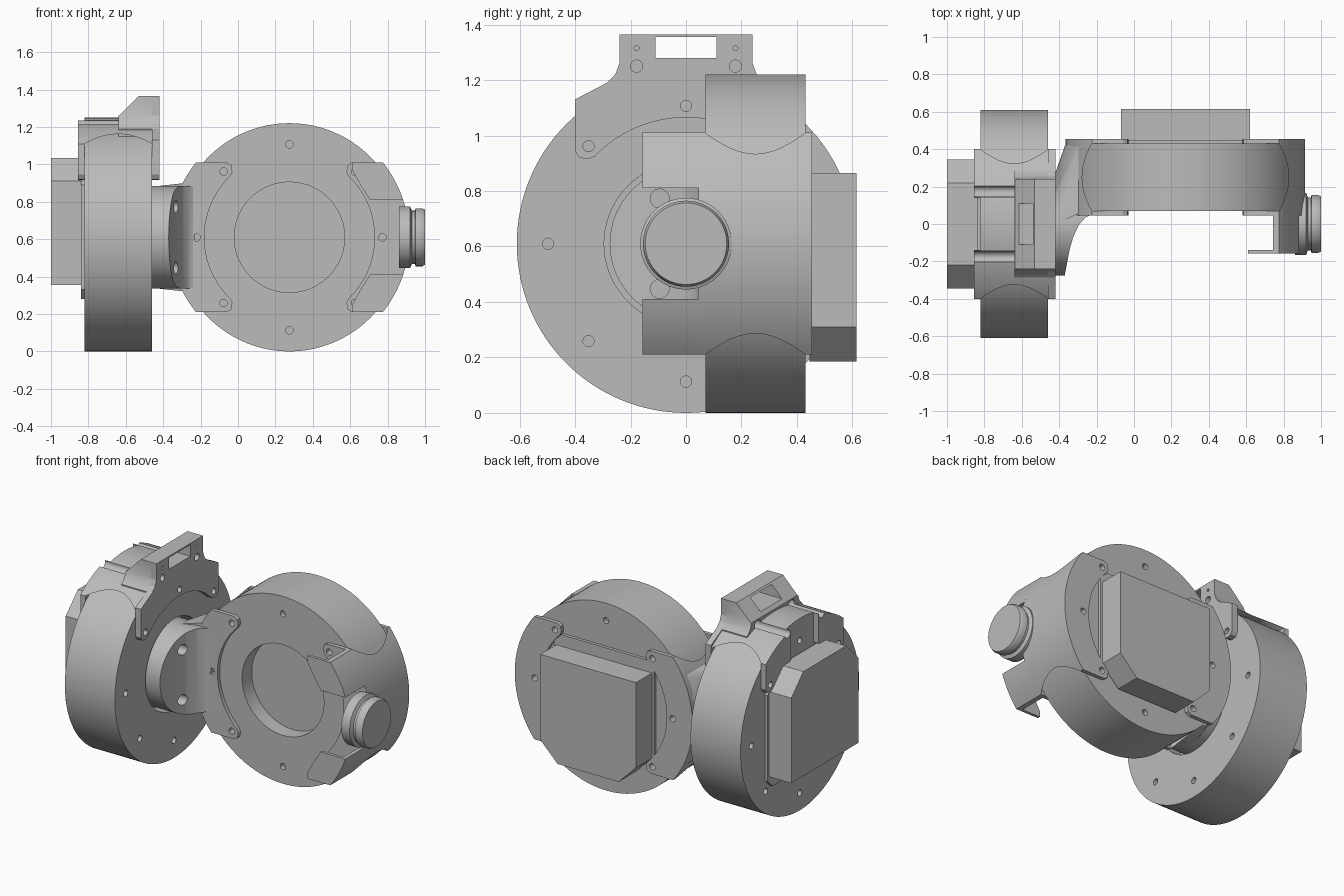
import bpy, bmesh
from math import sin, cos, radians, asin, degrees, pi
from mathutils import Matrix, Vector

if "Cube" in bpy.data.objects:
    bpy.data.objects.remove(bpy.data.objects["Cube"])

grey = bpy.data.materials.new("machined grey")
grey.use_nodes = True
GREY = (0.5, 0.5, 0.5, 1)
grey.diffuse_color = GREY
grey.node_tree.nodes["Principled BSDF"].inputs["Base Color"].default_value = GREY


# ---- helpers ----
def frame(origin, u, v):
    """Local axes u, v and w = u x v at an origin."""
    u, v = Vector(u), Vector(v)
    m = Matrix((u, v, u.cross(v))).transposed().to_4x4()
    m.translation = origin
    return m


def finish(name, bm, m):
    bm.transform(m)
    bmesh.ops.recalc_face_normals(bm, faces=bm.faces)
    me = bpy.data.meshes.new(name)
    bm.to_mesh(me)
    bm.free()
    me.materials.append(grey)
    ob = bpy.data.objects.new(name, me)
    bpy.context.collection.objects.link(ob)
    return ob


def prism(name, pts, w0, w1, m):
    """Extrude a (u, v) outline along w."""
    bm = bmesh.new()
    low = [bm.verts.new((u, v, w0)) for u, v in pts]
    high = [bm.verts.new((u, v, w1)) for u, v in pts]
    bm.faces.new(low)
    bm.faces.new(high)
    for i in range(len(pts)):
        j = (i + 1) % len(pts)
        bm.faces.new((low[i], low[j], high[j], high[i]))
    return finish(name, bm, m)


def lathe(name, profile, m, n=96):
    """Revolve (radius, w) points about w; the ends are capped."""
    bm = bmesh.new()
    rings = [[bm.verts.new((r * cos(2 * pi * i / n), r * sin(2 * pi * i / n), w))
              for i in range(n)] for r, w in profile]
    for a, b in zip(rings, rings[1:]):
        for i in range(n):
            j = (i + 1) % n
            bm.faces.new((a[i], a[j], b[j], b[i]))
    bm.faces.new(rings[0])
    bm.faces.new(rings[-1])
    return finish(name, bm, m)


def rod(r, u, v, w0, w1, m, n=24):
    return lathe("rod", [(r, w0), (r, w1)], m @ Matrix.Translation((u, v, 0)), n)


def box(u0, u1, v0, v1, w0, w1, m):
    return prism("block", [(u0, v0), (u1, v0), (u1, v1), (u0, v1)], w0, w1, m)


def combine(ob, tools, op="DIFFERENCE"):
    """Apply booleans, then remove the tools."""
    for t in tools:
        t.hide_render = True
        mod = ob.modifiers.new("cut", "BOOLEAN")
        mod.operation, mod.object, mod.solver = op, t, "EXACT"
        dg = bpy.context.evaluated_depsgraph_get()
        me = bpy.data.meshes.new_from_object(ob.evaluated_get(dg))
        ob.modifiers.clear()
        ob.data = me
        bpy.data.objects.remove(t)
    return ob


def arc(r, a0, a1, n=32):
    return [(r * cos(radians(a0 + (a1 - a0) * i / n)),
             r * sin(radians(a0 + (a1 - a0) * i / n))) for i in range(n + 1)]


def angle_at(r, v):
    return degrees(asin(v / r))


# ---- frames: w points out of each motor's output face ----
A = frame((-0.64, 0, 0.61), (0, 0, 1), (0, -1, 0))
B = frame((0.275, 0.25, 0.61), (1, 0, 0), (0, 0, 1))
B_LEFT = frame((0.275, 0.25, 0.61), (-1, 0, 0), (0, 0, -1))
X = frame((0, 0, 0.61), (0, 1, 0), (0, 0, 1))   # u = y, v = z, w = x
RIM, SHELL, HALF, BOLT = 0.61, 0.64, 0.4, 0.497


def bolts(angles, w0, w1, m):
    return [rod(0.02, BOLT * cos(radians(a)), BOLT * sin(radians(a)), w0, w1, m)
            for a in angles]


# ---- motors with rear housings ----
def motor(name, m, turn, reach):
    body = lathe(name + "_motor", [(RIM, -0.18), (RIM, 0.18), (0.295, 0.18), (0.295, 0.08)], m, 128)
    ring = range(0, 360, 45)
    combine(body, bolts(ring, 0.15, 0.3, m) + bolts(ring, -0.3, -0.15, m))
    mt = m @ Matrix.Rotation(radians(turn), 4, "Z")
    c = 0.125
    prism(name + "_housing", [(-0.255, -0.345), (0.425 - c, -0.345), (0.425, -0.345 + c),
                              (0.425, 0.345 - c), (0.425 - c, 0.345), (-0.255, 0.345)],
          -reach, -0.195, mt)
    c = 0.05
    prism(name + "_housing_seat", [(-0.33 + c, -0.36), (0.33 - c, -0.36), (0.33, -0.36 + c),
                                   (0.33, 0.36 - c), (0.33 - c, 0.36), (-0.33 + c, 0.36),
                                   (-0.33, 0.36 - c), (-0.33, -0.36 + c)], -0.2, -0.17, mt)


motor("shoulder", A, 0, 0.36)
motor("elbow", B, -90, 0.365)


# ---- clamps round the motor rims ----
def tab_outline():
    a = angle_at(SHELL, HALF)
    tip = [(0.305, 0.35), (0.31, 0.385), (0.335, HALF)]
    return (arc(0.455, -46, 46) + tip + arc(SHELL, a, -a)
            + [(u, -v) for u, v in reversed(tip)])


def clamp(name, m, front, back):
    a, b = angle_at(SHELL, HALF), angle_at(0.605, HALF)
    ob = prism(name, arc(SHELL, -a, a) + arc(0.605, b, -b), -back, front, m)
    # scalloped ends of the rim cover
    side = m @ Matrix.Rotation(pi / 2, 4, "X")      # u stays, v -> w
    curve = [(0.5 + 0.052 * (1 - (k / 6) ** 2), 0.18 * k / 6) for k in range(-6, 7)]
    combine(ob, [prism("scallop", [(0.3, -0.18)] + curve + [(0.3, 0.18)], -0.6, 0.6, side)])
    combine(ob, [prism("tab", tab_outline(), 0.18, front, m),
                 prism("tab", tab_outline(), -back, -0.18, m)], "UNION")
    combine(ob, bolts((-45, 0, 45), -0.4, -0.17, m) + bolts((-45, 0, 45), 0.17, 0.4, m))
    return ob


clamp("elbow_inner_clamp", B_LEFT, 0.205, 0.205)
clamp("elbow_outer_clamp", B, 0.205, 0.205)

# ---- forward guards on the outer clamp ----
for s, side in ((1, "upper"), (-1, "lower")):
    a0, a1 = angle_at(SHELL, 0.2), angle_at(SHELL, HALF)
    b0, b1 = angle_at(0.615, 0.2), angle_at(0.615, HALF)
    outer, inner = arc(SHELL, a0, a1, 16), arc(0.615, b1, b0, 16)
    wall = [(u, s * v) for u, v in outer + inner]
    face = [(u, s * v) for u, v in outer + [(0.335, HALF), (0.335, 0.36), (0.38, 0.28), (0.43, 0.2)]]
    guard = prism(side + "_guard", wall, 0.2, 0.4, B)
    combine(guard, [prism("face", face, 0.388, 0.407, B)], "UNION")

# ---- pivot boss on the outer clamp ----
lathe("pivot_boss", [(0.165, 0.86), (0.165, 0.92), (0.142, 0.93), (0.142, 0.945),
                     (0.155, 0.95), (0.155, 0.985), (0.147, 1.0)], X)

# ---- hub linking the two motors ----
hub = lathe("link_hub", [(0.275, -0.56), (0.275, -0.2)], X)
flat = frame((0, 0, 0.61), (1, 0, 0), (0, 1, 0))
combine(hub, [prism("hub_shape", [(-0.6, -0.3), (-0.375, -0.3), (-0.36, -0.22), (-0.345, -0.14),
                                  (-0.325, -0.07), (-0.295, -0.005), (-0.26, 0.035), (-0.23, 0.05),
                                  (-0.23, 0.4), (-0.6, 0.4)], -0.5, 0.5, flat)], "INTERSECT")
combine(hub, [rod(0.034, -0.095, s * 0.163, -0.4, -0.1, X) for s in (-1, 1)])

# flared web from hub to clamp
bm = bmesh.new()
for u, v in arc(0.275, -90, 90):
    bm.verts.new((u, v, -0.42))
for y in (0.06, 0.445):
    for z, x in ((0, -0.36), (0.15, -0.34), (0.29, -0.285)):
        bm.verts.new((y, z, x))
        if z:
            bm.verts.new((y, -z, x))
bmesh.ops.convex_hull(bm, input=bm.verts)
finish("link_web", bm, X)

# ---- shoulder bracket with slotted holder ----
bracket = clamp("shoulder_bracket", A, 0.22, 0.215)
half = [(0.755, 0.24), (0.65, 0.24), (0.61, 0.255), (0.58, 0.285)]
lower = [(0.52, HALF), (0.34, HALF), (0.315, 0.37), (0.305, 0.34)]


def mirrored(pts):
    return pts + [(u, -v) for u, v in reversed(pts)]


plate = prism("plate", mirrored(half + lower[:2] + [(0.48, HALF), (0.5, 0.2)]), 0.18, 0.22, A)
holder = prism("bracket_holder", mirrored(half + [(0.52, 0.285)]), 0, 0.22, A)
slope = frame((0, 0, 0), (1, 0, 0), (0, 0, 1))
combine(holder, [prism("slope", [(-0.7, 1.26), (-0.635, 1.26), (-0.53, 1.366),
                                 (-0.53, 1.5), (-0.7, 1.5)], -0.5, 0.5, slope)])
combine(bracket, [plate, holder], "UNION")
combine(bracket, [box(0.67, 0.745, -0.11, 0.11, -0.3, 0.3, A),
                  box(0.4, 0.8, -0.14, 0.14, -0.3, -0.18, A)])
for s in (-1, 1):
    combine(bracket, [rod(0.022, 0.64, s * 0.178, 0.12, 0.3, A),
                      rod(0.009, 0.705, s * 0.178, 0.12, 0.3, A),
                      rod(0.03, 0.618, s * 0.175, -0.3, 0.04, A)])
combine(bracket, bolts((-45, 0, 45), 0.17, 0.4, A))

# ---- shading ----
bpy.context.view_layer.update()
for ob in bpy.context.scene.objects:
    ob.select_set(ob.type == "MESH")
    if ob.type == "MESH":
        bpy.context.view_layer.objects.active = ob
bpy.ops.object.shade_smooth_by_angle(angle=radians(30))
